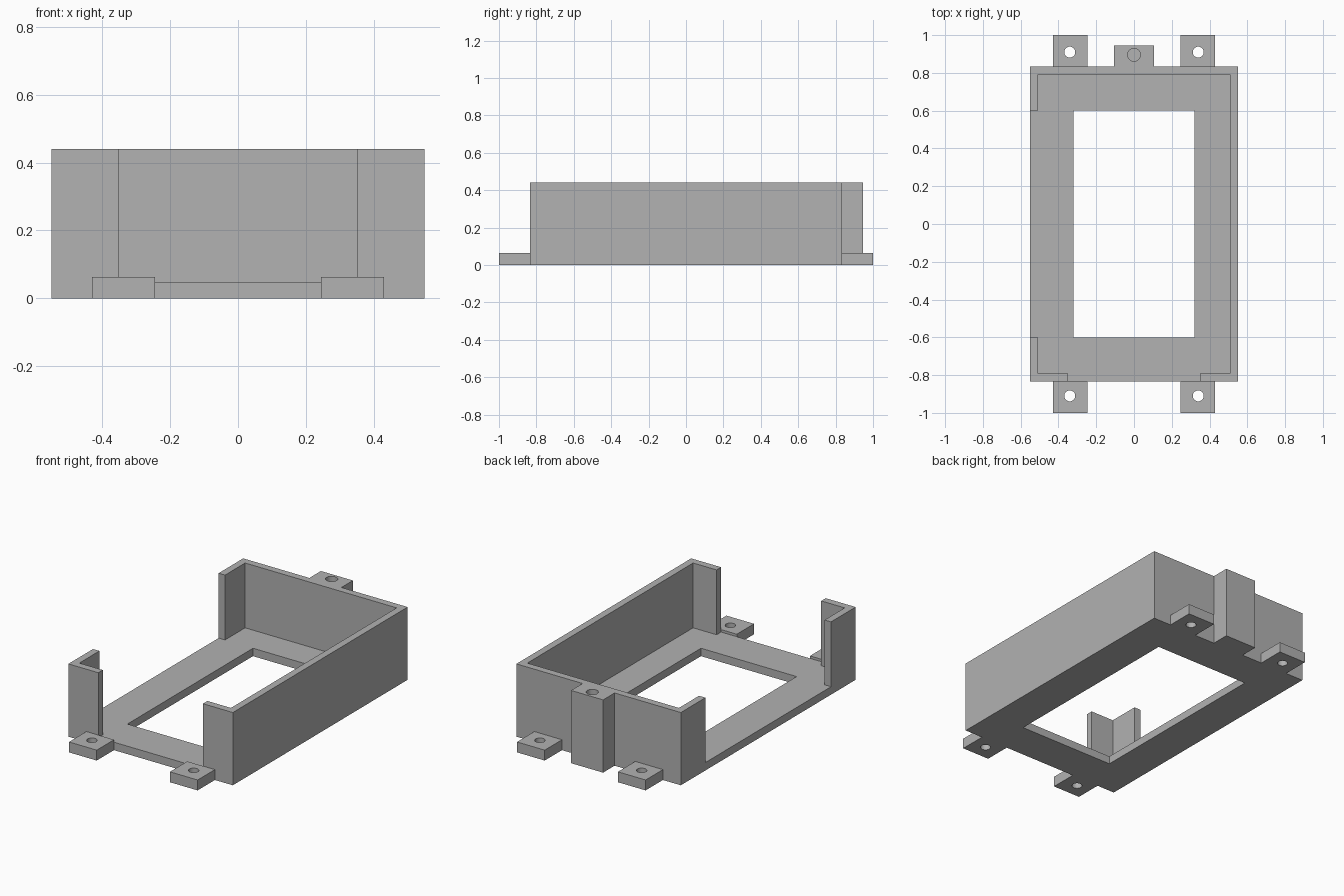
import bpy
import bmesh
from mathutils import Matrix, Vector

cube = bpy.data.objects.get("Cube")
if cube:
    bpy.data.objects.remove(cube, do_unlink=True)

grey = bpy.data.materials.new("plain grey")
grey.use_nodes = True
grey.diffuse_color = (0.445, 0.445, 0.445, 1)
grey.node_tree.nodes["Principled BSDF"].inputs["Base Color"].default_value = grey.diffuse_color

HX, HY, HEIGHT = 0.55, 0.835, 0.44   # outer half sizes and height
WALL, FLOOR = 0.043, 0.048
OVER = 0.1                            # cutter overshoot


def add_object(name, bm):
    mesh = bpy.data.meshes.new(name)
    bm.to_mesh(mesh)
    bm.free()
    mesh.materials.append(grey)
    obj = bpy.data.objects.new(name, mesh)
    bpy.context.collection.objects.link(obj)
    return obj


def box(name, low, high):
    low, high = Vector(low), Vector(high)
    bm = bmesh.new()
    bmesh.ops.create_cube(bm, size=1, matrix=Matrix.Translation((low + high) / 2)
                          @ Matrix.Diagonal((*(high - low), 1)))
    return add_object(name, bm)


def drill(x, y, radius, bottom, top):
    bm = bmesh.new()
    bmesh.ops.create_cone(bm, cap_ends=True, segments=32, radius1=radius, radius2=radius,
                          depth=top - bottom,
                          matrix=Matrix.Translation((x, y, (bottom + top) / 2)))
    return add_object("drill", bm)


def cut(obj, cutters):
    """Subtract the cutters, bake the result and discard the cutters."""
    for cutter in cutters:
        cutter.hide_render = True
        mod = obj.modifiers.new("cut", "BOOLEAN")
        mod.operation, mod.solver, mod.object = "DIFFERENCE", "EXACT", cutter
    bpy.context.view_layer.update()
    graph = bpy.context.evaluated_depsgraph_get()
    mesh = bpy.data.meshes.new_from_object(obj.evaluated_get(graph))
    obj.modifiers.clear()
    obj.data = mesh
    mesh.name = obj.name
    for cutter in cutters:
        bpy.data.objects.remove(cutter, do_unlink=True)


# Open tray: hollow, floor window, wide gaps in the front and right walls
tray = box("tray", (-HX, -HY, 0), (HX, HY, HEIGHT))
top = HEIGHT + OVER
cut(tray, [
    box("cavity", (WALL - HX, WALL - HY, FLOOR), (HX - WALL, HY - WALL, top)),
    box("window", (-0.32, -0.6, -OVER), (0.32, 0.6, top)),
    box("front_gap", (-0.35, -HY - OVER, FLOOR), (0.35, -0.7, top)),
    box("side_gap", (-HX - OVER, -0.6, FLOOR), (-0.4, 0.6, top)),
])

# Four mounting tabs with through holes
for sx, side in ((-1, "right"), (1, "left")):
    for sy, end in ((-1, "front"), (1, "back")):
        xs = sorted((sx * 0.245, sx * 0.43))
        ys = sorted((sy * HY, sy * 1.0))
        tab = box(f"{end}_{side}_tab", (xs[0], ys[0], 0), (xs[1], ys[1], 0.063))
        cut(tab, [drill(sx * 0.34, sy * 0.91, 0.029, -OVER, OVER * 2)])

# Screw post on the back wall with a blind hole
post = box("screw_post", (-0.107, HY, 0), (0.107, 0.945, HEIGHT))
cut(post, [drill(0, 0.895, 0.034, 0.2, top)])
